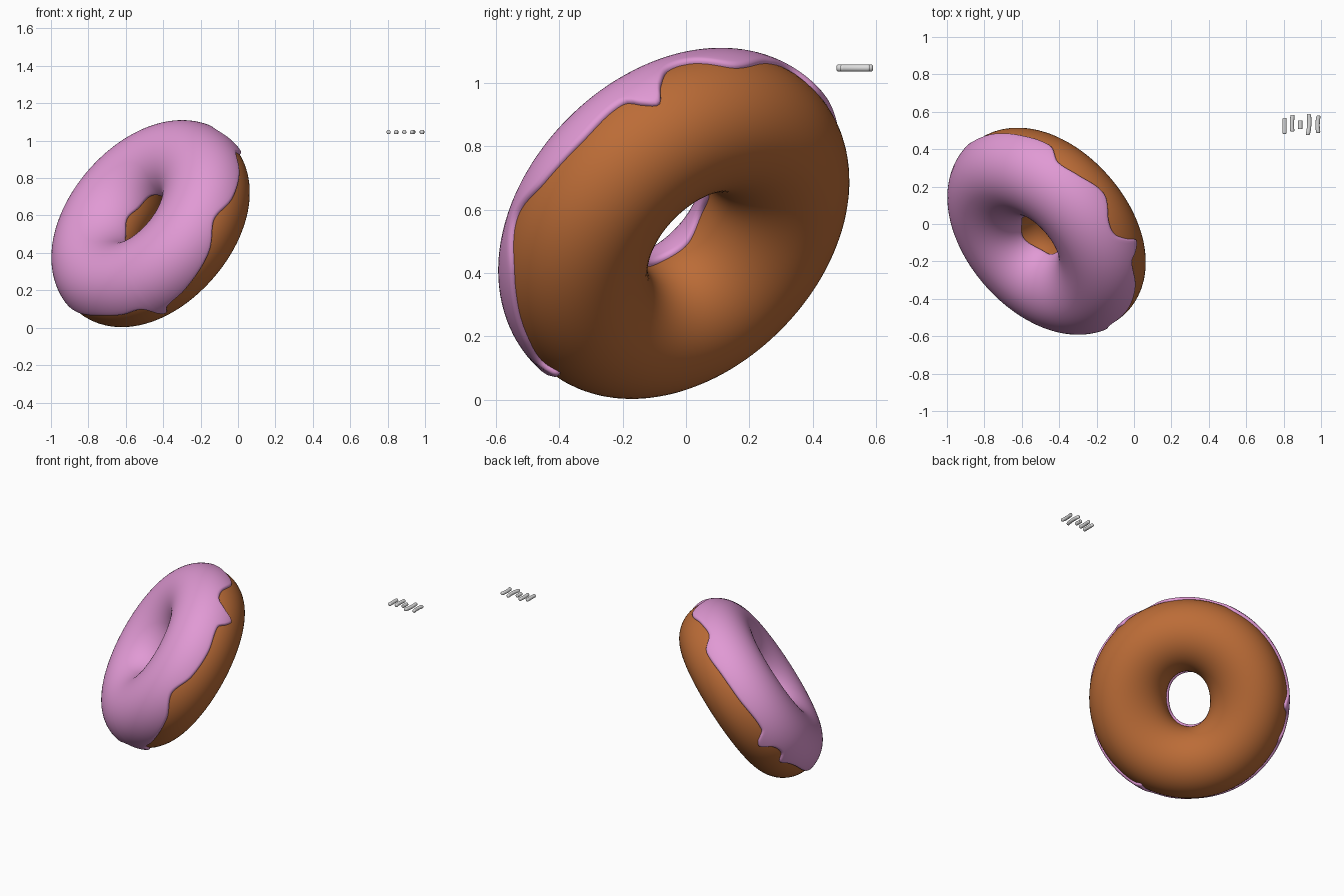
import bpy, bmesh, math
from mathutils import Vector

if "Cube" in bpy.data.objects:
    bpy.data.objects.remove(bpy.data.objects["Cube"])


def material(name, rgb):
    m = bpy.data.materials.new(name)
    m.diffuse_color = (*rgb, 1)
    m.use_nodes = True
    m.node_tree.nodes["Principled BSDF"].inputs["Base Color"].default_value = m.diffuse_color
    return m


DOUGH = material("baked_brown", (0.50, 0.15, 0.038))
PINK = material("pink_icing", (0.75, 0.32, 0.66))
GREY = material("sprinkle_grey", (0.72, 0.72, 0.72))

# Ring frame: N is the ring axis (icing side), U and V span its plane
C = Vector((-0.460, -0.031, 0.549))
N = Vector((-0.63, -0.549, 0.549)).normalized()
U = (Vector((0, 0, 1)) - N * N.z).normalized()
V = N.cross(U)
MAJOR, MINOR, THICK = 0.39, 0.22, 0.015


def ring_point(theta, phi, r):
    """Point on the tube; the hole is squeezed to an oval along V."""
    c = U * math.cos(theta) + V * math.sin(theta)
    squeeze = 0.034 * math.sin(theta) ** 2 * max(0, -math.cos(phi)) ** 2
    return C + c * (MAJOR + r * math.cos(phi) - squeeze) + N * (r * math.sin(phi))


def grid_object(name, rows, mat, wrap_rows, wrap_cols, caps=False):
    """Skin a grid of points; every row has the same length."""
    bm = bmesh.new()
    vs = [[bm.verts.new(p) for p in row] for row in rows]
    n, k = len(vs), len(vs[0])
    for i in range(n if wrap_rows else n - 1):
        for j in range(k if wrap_cols else k - 1):
            a, b = (i + 1) % n, (j + 1) % k
            bm.faces.new((vs[i][j], vs[a][j], vs[a][b], vs[i][b]))
    if caps:
        bm.faces.new(vs[0])
        bm.faces.new(vs[-1])
    bmesh.ops.recalc_face_normals(bm, faces=bm.faces)
    for f in bm.faces:
        f.smooth = True
    me = bpy.data.meshes.new(name)
    bm.to_mesh(me)
    bm.free()
    me.materials.append(mat)
    ob = bpy.data.objects.new(name, me)
    bpy.context.collection.objects.link(ob)
    return ob


# Dough ring
grid_object("dough_ring",
            [[ring_point(2 * math.pi * i / 120, 2 * math.pi * j / 60, MINOR)
              for j in range(60)] for i in range(120)], DOUGH, True, True)

# Icing lower edge: (angle in degrees, height along the ring axis)
EDGE = [(-180, .045), (-163, .025), (-155, .02), (-151, -.01), (-147, -.10),
        (-142, -.055), (-130, -.04), (-107, .01), (-92, .08), (-77, .035),
        (-60, .015), (-43, .02), (-39, -.03), (-35, -.055), (-31, .0),
        (-25, .055), (-17, .05), (-5, -.02), (11, .02), (23, .035),
        (31, -.02), (37, -.025), (50, -.01), (66, .0), (90, .01),
        (95, -.05), (99, -.065), (103, -.005), (111, .015), (117, -.03),
        (122, .0), (130, .02), (151, .025)]


def edge_height(deg):
    """Periodic smooth curve through EDGE."""
    n = len(EDGE)

    def knot(i):
        a, h = EDGE[i % n]
        return a + 360 * (i // n), h
    i = max(k for k in range(n) if EDGE[k][0] <= deg)
    p = [knot(i + d) for d in (-1, 0, 1, 2)]
    w = p[2][0] - p[1][0]
    t = (deg - p[1][0]) / w
    m1 = (p[2][1] - p[0][1]) / (p[2][0] - p[0][0]) * w
    m2 = (p[3][1] - p[1][1]) / (p[3][0] - p[1][0]) * w
    return ((2*t**3 - 3*t*t + 1) * p[1][1] + (t**3 - 2*t*t + t) * m1
            + (-2*t**3 + 3*t*t) * p[2][1] + (t**3 - t*t) * m2)


# Icing: thick skin over the top, with rounded rims at both edges
RIM = 0.09                      # rim width in radians of the tube
STEPS = [0, .1, .25, .45, .7, 1]
rows = []
for i in range(300):
    deg = -180 + 360 * i / 300
    th = math.radians(deg)
    lo = math.asin(edge_height(deg) / MINOR)
    inner = 0.03 + 0.02 * math.sin(th) + 0.008 * math.sin(5 * th)
    hi = math.pi - math.asin(inner / MINOR)
    row = [ring_point(th, lo, MINOR - 0.004)]
    lift = [THICK * math.sqrt(1 - (1 - s) ** 2) for s in STEPS]
    row += [ring_point(th, lo + RIM * s, MINOR + d) for s, d in zip(STEPS, lift)]
    for j in range(1, 36):
        phi = lo + RIM + (hi - lo - 2 * RIM) * j / 36
        row.append(ring_point(th, phi, MINOR + THICK))
    row += [ring_point(th, hi - RIM * s, MINOR + d)
            for s, d in reversed(list(zip(STEPS, lift)))]
    row.append(ring_point(th, hi, MINOR - 0.004))
    rows.append(row)
grid_object("icing", rows, PINK, True, False)

# Sprinkles: x, start y, end y, sideways bow, lean
SPRINKLES = [(.805, .482, .567, 0, 0), (.846, .494, .584, -.0015, .001),
             (.889, .507, .554, 0, 0), (.934, .475, .589, .003, .003),
             (.984, .487, .579, -.0025, .001)]
RAD = 0.0115
for idx, (x, y0, y1, bow, lean) in enumerate(SPRINKLES):
    rows = []
    stops = [(0, .7), (.03, .92), (.07, 1)] + [(k / 10, 1) for k in range(1, 10)] \
        + [(.93, 1), (.97, .92), (1, .7)]
    for t, s in stops:
        s2 = 2 * t - 1
        cx = x + bow * (1 - 2 * s2 * s2) + lean * s2
        rows.append([Vector((cx + RAD * s * math.cos(a), y0 + (y1 - y0) * t,
                             1.046 + RAD * s * math.sin(a)))
                     for a in (2 * math.pi * k / 20 for k in range(20))])
    grid_object(f"sprinkle_{idx + 1}", rows, GREY, False, True, caps=True)
